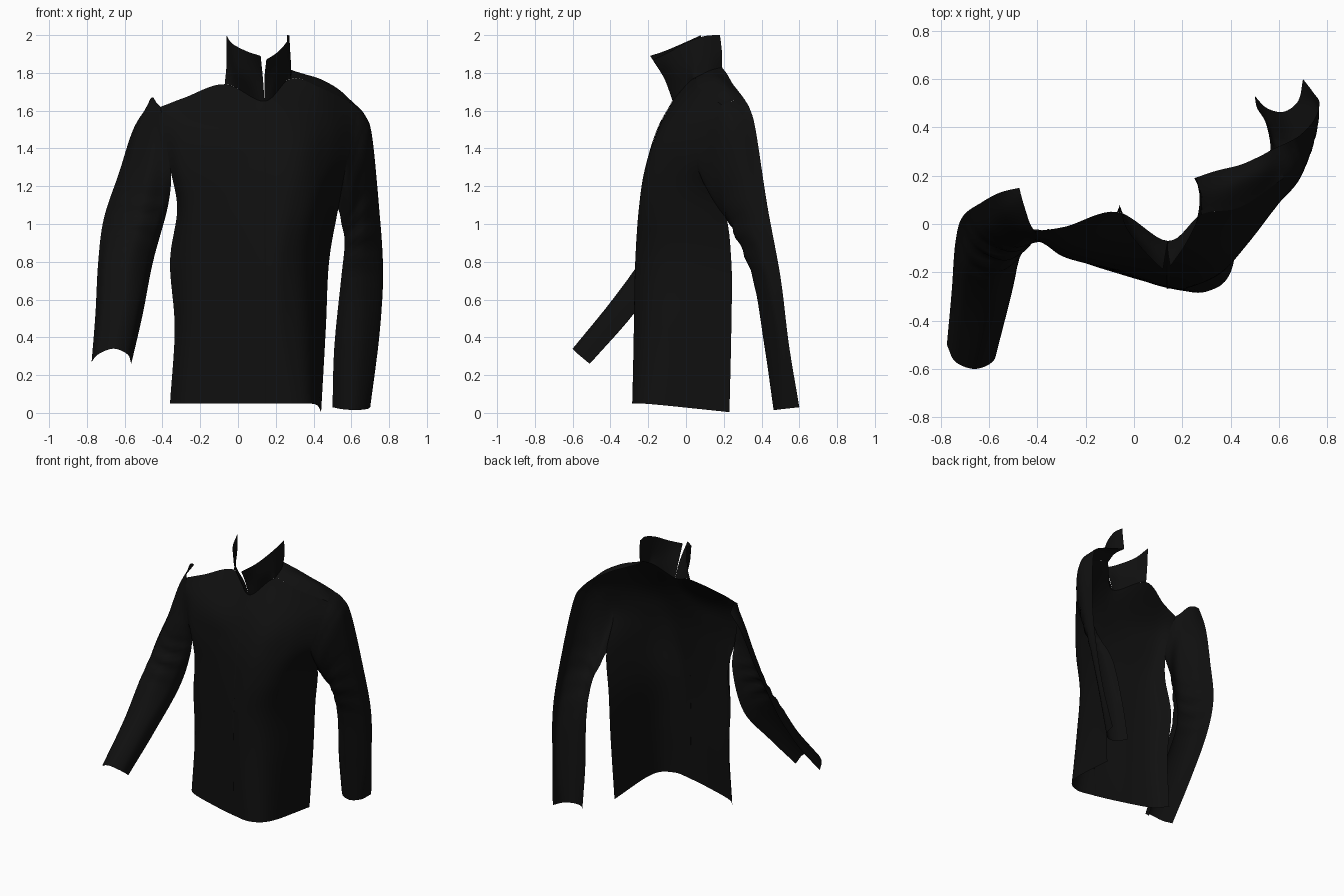
import bpy, math
from mathutils import Vector

fabric = bpy.data.materials.new("black_fabric")
fabric.diffuse_color = (0.005, 0.005, 0.005, 1)


def spline(pts, t):
    """Smooth curve through pts, t from 0 to len(pts)-1."""
    pts = [Vector(p) for p in pts]
    i = min(int(t), len(pts) - 2)
    f = t - i
    b, c = pts[i], pts[i + 1]
    a = pts[i - 1] if i > 0 else b * 2 - c
    d = pts[i + 2] if i + 2 < len(pts) else c * 2 - b
    return 0.5 * (2 * b + (c - a) * f + (2 * a - 5 * b + 4 * c - d) * f * f
                  + (3 * b - a - 3 * c + d) * f ** 3)


def patch(name, rows, step=8, folds=None):
    """Smooth open cloth sheet through rows of control points.
    A row may also be a function of u, so it can follow another part's edge.
    folds = (row centre, row spread, depth) adds creases across the sheet."""
    nu, nv = (len(rows[-1]) - 1) * step, (len(rows) - 1) * step
    columns = [[r(i / step) if callable(r) else spline(r, i / step) for r in rows]
               for i in range(nu + 1)]
    verts = []
    for j in range(nv + 1):
        v = j / step
        for i in range(nu + 1):
            p = spline(columns[i], v)
            if folds:
                c, s, depth = folds
                amp = depth * math.exp(-((v - c) / s) ** 2) * math.sin(math.pi * i / nu)
                p.y += amp * math.sin(v * 14 + i / step * 1.6)
            verts.append(p)
    w = nu + 1
    faces = [(j * w + i, j * w + i + 1, (j + 1) * w + i + 1, (j + 1) * w + i)
             for j in range(nv) for i in range(nu)]
    me = bpy.data.meshes.new(name)
    me.from_pydata(verts, [], faces)
    me.materials.append(fabric)
    me.polygons.foreach_set("use_smooth", [True] * len(faces))
    ob = bpy.data.objects.new(name, me)
    bpy.context.collection.objects.link(ob)
    return ob


# Torso front: level cross-sections (left edge, front, zip, right side, right edge)
sections = [
    (0.45, [(-.335, -.03), (-.26, -.13), (-.05, -.205), (.14, -.265), (.26, -.265), (.39, -.15), (.465, .24)]),
    (0.80, [(-.36, -.02), (-.265, -.13), (-.05, -.205), (.14, -.26), (.25, -.255), (.38, -.13), (.482, .24)]),
    (1.08, [(-.322, -.04), (-.26, -.135), (-.05, -.20), (.14, -.24), (.29, -.24), (.42, -.13), (.53, .20)]),
    (1.30, [(-.36, -.08), (-.28, -.14), (-.05, -.185), (.14, -.21), (.32, -.205), (.455, -.10), (.57, .06)]),
    (1.50, [(-.39, -.07), (-.28, -.11), (-.06, -.14), (.14, -.15), (.33, -.13), (.48, -.03), (.61, .12)]),
]
hem = [(-.36, -.04, .05), (-.28, -.13, .05), (-.05, -.21, .05), (.14, -.26, .05),
       (.30, -.28, .05), (.41, -.17, .045), (.44, .23, .004)]
yoke = [(-.41, -.03, 1.62), (-.28, -.01, 1.67), (-.07, .05, 1.74), (.14, -.07, 1.65),
        (.28, .04, 1.77), (.44, .07, 1.72), (.62, .19, 1.63)]
torso = [hem] + [[(x, y, z) for x, y in sec] for z, sec in sections] + [yoke]
patch("torso_front", torso)

# Right shoulder top, from the yoke line to the open back edge
seam = [(.53, .20, 1.08), (.57, .06, 1.30), (.61, .12, 1.50), (.62, .19, 1.63), (.575, .31, 1.66)]
patch("right_shoulder", [
    lambda u: spline(yoke, 4 + u / 2),
    [(.28, .12, 1.81), (.36, .14, 1.79), (.44, .17, 1.765), (.53, .21, 1.715), spline(seam, 3.5)],
    [(.25, .19, 1.83), (.34, .22, 1.79), (.44, .245, 1.745), (.52, .28, 1.70), seam[4]]])


def shoulder_seam(u):
    """Sleeve head follows the torso edge, then the shoulder edge."""
    if u < 3:
        return spline([r[6] for r in torso], 3 + u)
    return spline([seam[3], spline(seam, 3.5), seam[4]], (u - 3) * 2)


# Right sleeve, hanging down and back: rows from shoulder seam to cuff, outer to inner
sleeve = [
    [(.54, .22, 1.05), (.582, .09, 1.23), (.635, .13, 1.43), (.675, .22, 1.56), (.64, .34, 1.605)],
    [(.548, .25, 1.0), (.60, .14, 1.14), (.665, .16, 1.32), (.71, .25, 1.45), (.69, .37, 1.49)],
    [(.565, .32, .90), (.60, .26, .95), (.67, .24, 1.02), (.74, .32, 1.08), (.745, .43, 1.10)],
    [(.545, .42, .70), (.58, .37, .70), (.66, .355, .72), (.755, .42, .72), (.768, .50, .72)],
    [(.51, .48, .35), (.56, .43, .35), (.65, .42, .35), (.735, .49, .36), (.742, .545, .36)],
    [(.50, .53, .03), (.55, .48, .02), (.62, .465, .015), (.68, .51, .02), (.70, .60, .03)]]
patch("right_sleeve", [lambda u: shoulder_seam(4 - u)] + [r[::-1] for r in sleeve],
      folds=(3.2, .7, .008))

# Left sleeve, bent forward at the elbow: rows from shoulder down to cuff
patch("left_sleeve", [
    [(-.41, -.03, 1.62), (-.43, .00, 1.64), (-.45, .06, 1.67), (-.465, .11, 1.66), (-.475, .15, 1.63)],
    [(-.388, -.07, 1.50), (-.42, -.055, 1.50), (-.47, -.02, 1.50), (-.53, .05, 1.50), (-.555, .13, 1.50)],
    [(-.355, -.08, 1.30), (-.40, -.075, 1.29), (-.48, -.08, 1.28), (-.58, -.01, 1.27), (-.63, .09, 1.27)],
    [(-.37, -.03, 1.10), (-.42, -.075, 1.08), (-.52, -.12, 1.06), (-.64, -.07, 1.04), (-.71, .03, 1.03)],
    [(-.45, -.05, .80), (-.48, -.15, .82), (-.57, -.22, .84), (-.69, -.19, .82), (-.74, -.08, .80)],
    [(-.505, -.28, .52), (-.53, -.35, .58), (-.61, -.385, .605), (-.71, -.35, .58), (-.755, -.28, .52)],
    [(-.565, -.51, .26), (-.585, -.57, .31), (-.66, -.60, .34), (-.74, -.57, .31), (-.775, -.50, .27)]],
    folds=(3.3, .6, .012))

# Collar halves, leaning forward and parted at the zip
patch("collar_left", [
    lambda u: spline(yoke, 2 + u / 3),
    [(-.06, .075, 1.86), (-.01, -.03, 1.82), (.06, -.09, 1.79), (.132, -.115, 1.77)],
    [(-.062, .08, 2.0), (-.03, -.02, 1.955), (.045, -.115, 1.915), (.12, -.19, 1.89)]])
neck_side = [yoke[4], (.28, .12, 1.81), (.25, .19, 1.83)]
patch("collar_right", [
    lambda u: spline(yoke, 3 + u / 2) if u < 2 else spline(neck_side, u - 2),
    [(.140, -.115, 1.77), (.215, -.06, 1.80), (.27, .03, 1.85), (.278, .11, 1.88), (.26, .19, 1.91)],
    [(.150, -.175, 1.87), (.21, -.09, 1.91), (.255, .00, 1.96), (.272, .10, 1.995), (.26, .18, 2.0)]])

# Zip: slim raised strip down the centre front
centre = [r[3] for r in torso]
line = [spline(centre, k / 8) for k in range(49)]
patch("front_zip", [[p + Vector((-.006, -.001, 0)), p + Vector((0, -.004, 0)),
                     p + Vector((.006, -.001, 0))] for p in line], step=1)
